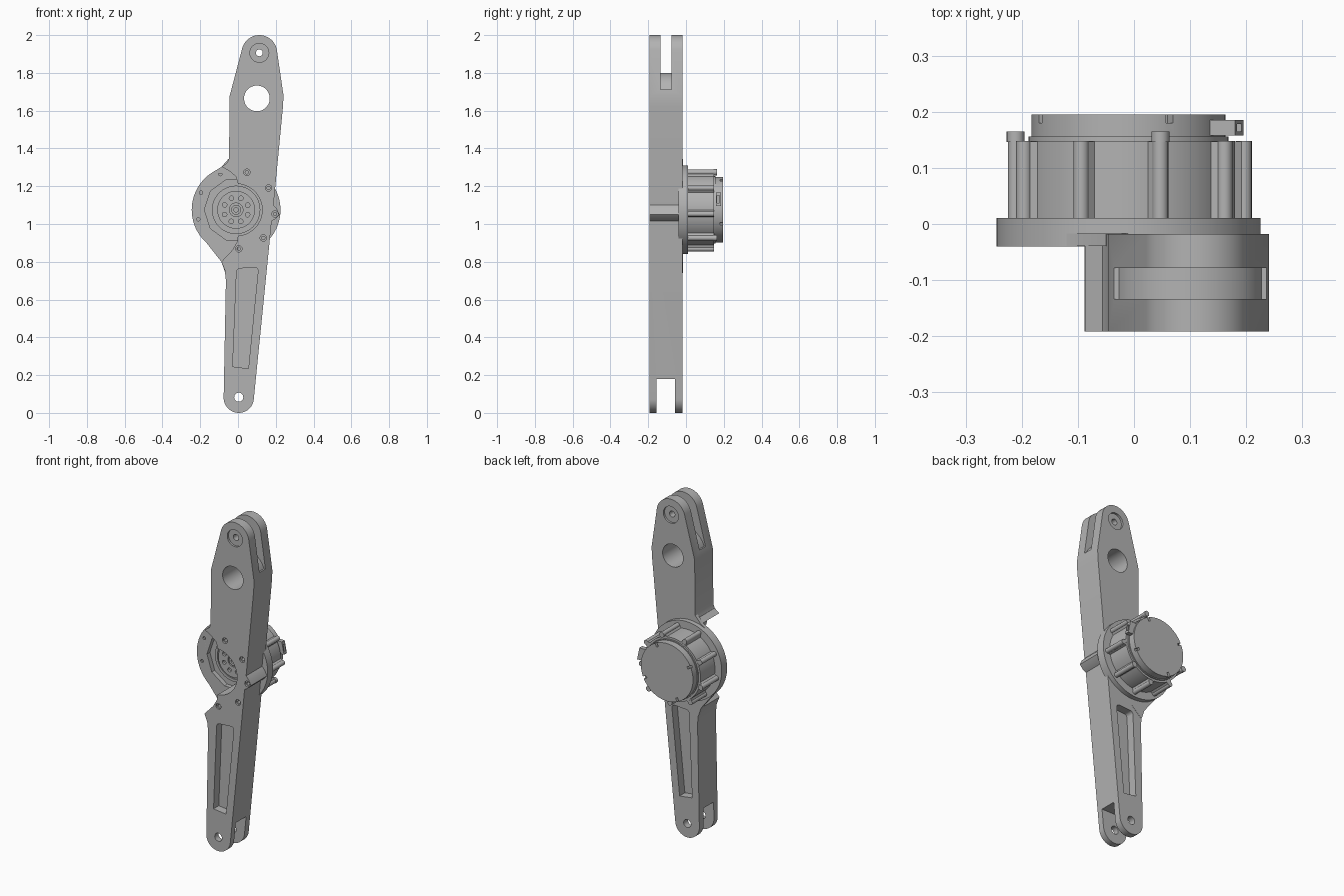
import bpy, bmesh
from math import cos, sin, radians

if "Cube" in bpy.data.objects:
    bpy.data.objects.remove(bpy.data.objects["Cube"])

grey = bpy.data.materials.new("machined grey")
grey.use_nodes = True
grey.diffuse_color = (0.45, 0.45, 0.45, 1)
grey.node_tree.nodes["Principled BSDF"].inputs["Base Color"].default_value = (0.45, 0.45, 0.45, 1)

CX, CZ = -0.01, 1.075          # joint axis
BOLTS = [34 + 40 * i for i in range(9)]


def arc(cx, cz, r, a0, a1, n=24):
    angles = [radians(a0 + (a1 - a0) * i / n) for i in range(n + 1)]
    return [(cx + r * cos(a), cz + r * sin(a)) for a in angles]


def circle(cx, cz, r, n=32):
    return arc(cx, cz, r, 0, 360, n)[:-1]


def polar(r, deg):
    return CX + r * cos(radians(deg)), CZ + r * sin(radians(deg))


def prism(name, outline, y0, y1):
    """Extrude an x-z outline from y0 to y1."""
    bm = bmesh.new()
    face = bm.faces.new([bm.verts.new((x, y0, z)) for x, z in outline])
    grown = bmesh.ops.extrude_face_region(bm, geom=[face])["geom"]
    moved = [v for v in grown if isinstance(v, bmesh.types.BMVert)]
    bmesh.ops.translate(bm, verts=moved, vec=(0, y1 - y0, 0))
    bmesh.ops.recalc_face_normals(bm, faces=bm.faces)
    mesh = bpy.data.meshes.new(name)
    bm.to_mesh(mesh)
    bm.free()
    mesh.materials.append(grey)
    obj = bpy.data.objects.new(name, mesh)
    bpy.context.collection.objects.link(obj)
    return obj


def select(obj):
    bpy.ops.object.select_all(action="DESELECT")
    obj.select_set(True)
    bpy.context.view_layer.objects.active = obj


def cut(obj, outline, y0, y1):
    cutter = prism("cutter", outline, y0, y1)
    cutter.hide_render = True
    mod = obj.modifiers.new("cut", "BOOLEAN")
    mod.operation = "DIFFERENCE"
    mod.solver = "EXACT"
    mod.object = cutter
    select(obj)
    bpy.ops.object.modifier_apply(modifier=mod.name)
    bpy.data.objects.remove(cutter)


# Arm: one outline, open on the left around the joint
outline = arc(0.113, 1.906, 0.094, 8, 166)
outline += [(-0.045, 1.675), (-0.047, 1.35), (-0.056, 1.325), (-0.087, 1.303),
            (-0.045, 1.28), (-0.01, 1.25)]
outline += arc(CX, CZ, 0.138, 86, -86, 32)
outline += [(-0.005, 0.905), (-0.03, 0.862), (-0.088, 0.80), (-0.07, 0.755), (-0.064, 0.70)]
outline += arc(0.004, 0.08, 0.08, 180, 355)
outline += [(0.178, 1.015), (0.2, 1.028), (0.22, 1.05), (0.206, 1.08), (0.188, 1.1),
            (0.238, 1.62), (0.241, 1.68)]
arm = prism("arm", outline, -0.192, -0.018)

# Fork slots at both ends, the upper one wrapping the large bore
fork = [(0.4, 2.1), (0.4, 1.71)] + arc(0.1, 1.665, 0.135, 20, 160) + [(-0.2, 1.71), (-0.2, 2.1)]
cut(arm, fork, -0.134, -0.078)
cut(arm, [(-0.2, -0.1), (0.2, -0.1), (0.2, 0.18), (-0.2, 0.18)], -0.156, -0.058)

# Bores and pivot holes
cut(arm, circle(0.1, 1.665, 0.068, 48), -0.3, 0.1)
cut(arm, circle(0.113, 1.906, 0.018), -0.3, 0.1)
cut(arm, circle(0.113, 1.906, 0.05), -0.3, -0.18)
cut(arm, circle(0.113, 1.906, 0.05), -0.03, 0.1)
cut(arm, circle(0.004, 0.083, 0.024), -0.3, 0.1)

# Tapered pocket on both faces, leaving a web between
pocket = (arc(0.012, 0.745, 0.02, 170, 100, 5) + arc(0.088, 0.752, 0.018, 90, -5, 5)
          + [(0.055, 0.235), (-0.028, 0.245)])
cut(arm, pocket, -0.3, -0.142)
cut(arm, pocket, -0.068, 0.1)

# Joint flange with gussets running into the arm
flange = prism("flange", circle(CX, CZ, 0.235, 72), -0.04, 0.011)
cut(flange, circle(CX, CZ, 0.168, 10), -0.1, 0.1)
prism("lower_gusset", [(-0.198, 0.94), (-0.088, 0.80), (-0.067, 0.74), (0.0, 0.8), (0.0, 0.88)],
      -0.0395, -0.017)
prism("upper_gusset", [(-0.14, 1.27), (-0.087, 1.303), (-0.05, 1.345), (0.0, 1.3), (0.0, 1.26)],
      -0.0395, -0.017)

# Actuator housing
prism("housing", circle(CX, CZ, 0.19, 72), -0.012, 0.148)
prism("cap_seat", circle(CX, CZ, 0.178, 64), 0.147, 0.156)
cap = prism("cap", circle(CX, CZ, 0.173, 64), 0.155, 0.195)

# Bolt holes, ribs and bosses around the joint
for i, angle in enumerate(BOLTS):
    x, z = polar(0.207, angle)
    for part in (arm, flange):
        cut(part, circle(x, z, 0.009, 16), -0.3, -0.03)
    if abs((angle + 180) % 360 - 180) < 100:
        cut(arm, circle(x, z, 0.017, 20), -0.3, -0.182)
    prism(f"boss_{i}", circle(x, z, 0.014, 20), 0.01, 0.148)
    rib = [polar(r, angle + d) for r, d in ((0.18, -7), (0.207, -3), (0.207, 3), (0.18, 7))]
    prism(f"rib_{i}", rib, 0.01, 0.147)
    if i % 3 == 1:
        prism(f"bolt_head_{i}", circle(x, z, 0.016, 20), 0.146, 0.165)

# Notches in the cap rim
for angle in (65, 155, 245, 335):
    notch = [polar(r, angle + d) for r, d in ((0.15, -2.5), (0.2, -2), (0.2, 2), (0.15, 2.5))]
    cut(cap, notch, 0.18, 0.3)

# Side connector with a socket
connector = prism("connector", [(0.13, 1.095), (0.195, 1.095), (0.18, 1.168), (0.125, 1.168)],
                  0.158, 0.185)
cut(connector, [(0.172, 1.11), (0.3, 1.11), (0.3, 1.15), (0.172, 1.15)], 0.165, 0.178)

# Output hub seen through the joint opening
hub = prism("output_hub", circle(CX, CZ, 0.128, 48), -0.022, -0.01)
cut(hub, circle(CX, CZ, 0.112, 48), -0.1, -0.016)
rotor = prism("output_rotor", circle(CX, CZ, 0.1, 48), -0.03, -0.01)
for i in range(8):
    x, z = polar(0.066, 22 + 45 * i)
    cut(rotor, circle(x, z, 0.012, 16), -0.1, -0.016)
cut(rotor, circle(CX, CZ, 0.036), -0.1, -0.022)
centre = prism("hub_centre", circle(CX, CZ, 0.026), -0.034, -0.015)
cut(centre, circle(CX, CZ, 0.012, 16), -0.1, -0.02)

# Smooth the round walls, keep machined edges crisp
for obj in bpy.context.collection.objects:
    if obj.type == "MESH" and grey.name in obj.data.materials:
        select(obj)
        bpy.ops.object.shade_smooth_by_angle(angle=radians(25))
